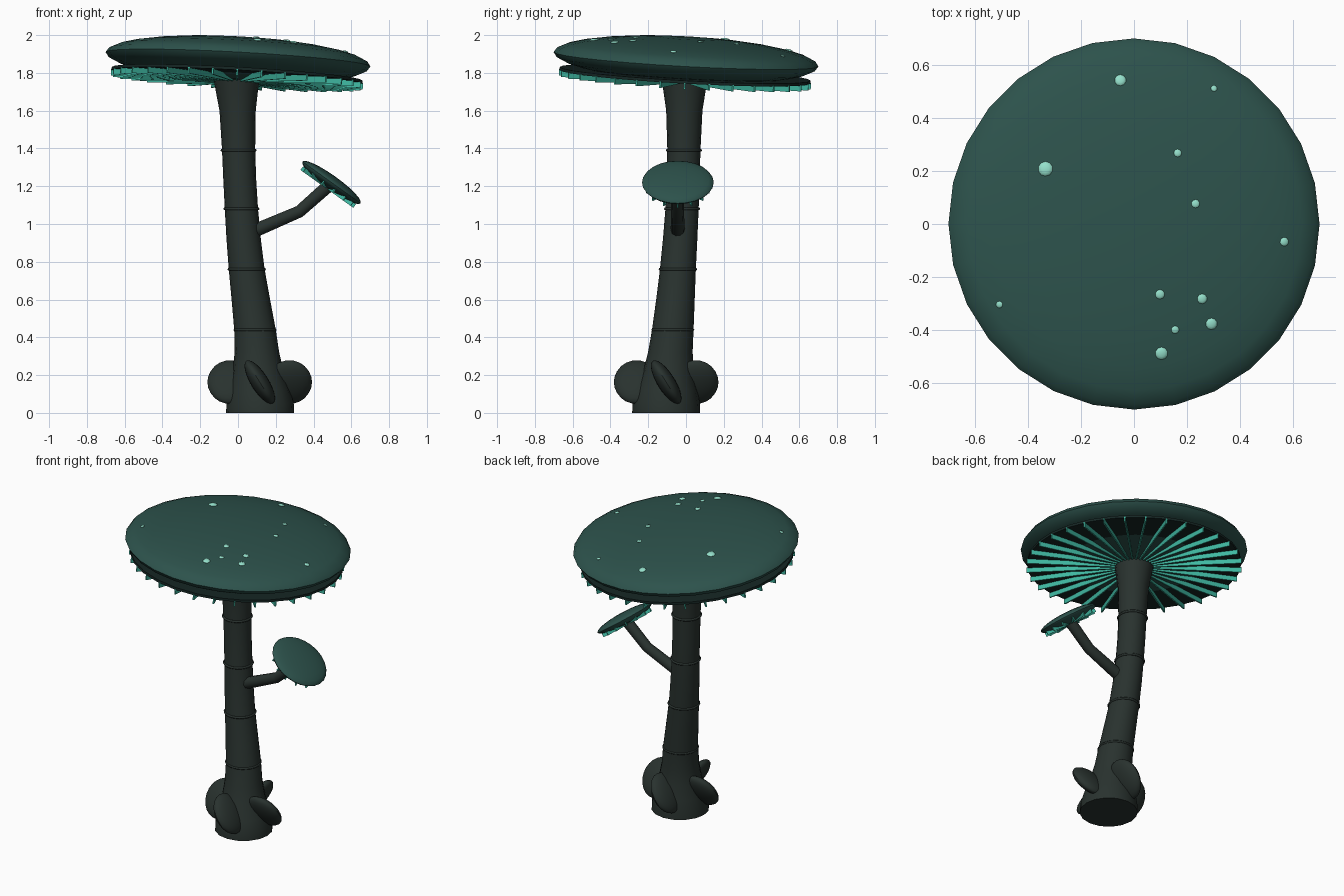
import bpy, bmesh, math
from mathutils import Vector, Matrix

if "Cube" in bpy.data.objects:
    bpy.data.objects.remove(bpy.data.objects["Cube"])


def mat(name, rgb):
    m = bpy.data.materials.new(name)
    m.diffuse_color = (*rgb, 1)
    m.use_nodes = True
    m.node_tree.nodes["Principled BSDF"].inputs["Base Color"].default_value = m.diffuse_color
    return m


CAP = mat("cap_teal", (0.026, 0.085, 0.072))
STEM = mat("stem_dark", (0.022, 0.032, 0.028))
UNDER = mat("underside_dark", (0.008, 0.02, 0.018))
GILL = mat("gill_teal", (0.05, 0.48, 0.36))
SPOT = mat("spot_mint", (0.30, 0.75, 0.60))


def finish(name, bm, material, smooth=True):
    bmesh.ops.recalc_face_normals(bm, faces=bm.faces)
    me = bpy.data.meshes.new(name)
    bm.to_mesh(me)
    bm.free()
    ob = bpy.data.objects.new(name, me)
    bpy.context.collection.objects.link(ob)
    me.materials.append(material)
    if smooth:
        bpy.ops.object.select_all(action='DESELECT')
        ob.select_set(True)
        bpy.context.view_layer.objects.active = ob
        bpy.ops.object.shade_smooth_by_angle(angle=math.radians(40))
    return ob


def frame(center, normal):
    """Matrix placing local z along the normal at the centre."""
    q = Vector((0, 0, 1)).rotation_difference(Vector(normal))
    return Matrix.Translation(center) @ q.to_matrix().to_4x4()


def ellipsoid(bm, m, radii, seg=28, rings=14):
    bmesh.ops.create_uvsphere(bm, u_segments=seg, v_segments=rings, radius=1,
                              matrix=m @ Matrix.Diagonal((*radii, 1)))


def tube(bm, points, sides):
    """Skin through horizontal or path-aligned rings: (x, y, z, radius)."""
    pos = [Vector(p[:3]) for p in points]
    rings = []
    for i, p in enumerate(points):
        d = (pos[min(i + 1, len(pos) - 1)] - pos[max(i - 1, 0)]).normalized()
        if abs(d.z) > 0.9:
            d = Vector((0, 0, 1))
        u = Vector((0, 1, 0))
        v = d.cross(u).normalized()
        rings.append([bm.verts.new(pos[i] + p[3] * (u * math.cos(a) + v * math.sin(a)))
                      for a in (2 * math.pi * k / sides for k in range(sides))])
    for a, b in zip(rings, rings[1:]):
        for k in range(sides):
            n = (k + 1) % sides
            bm.faces.new((a[k], a[n], b[n], b[k]))
    bm.faces.new(rings[0])
    bm.faces.new(rings[-1])


def gills(name, m, count, r0, r1, z, height, width):
    bm = bmesh.new()
    for k in range(count):
        box = (Matrix.Rotation(2 * math.pi * k / count, 4, 'Z')
               @ Matrix.Translation(((r0 + r1) / 2, 0, z))
               @ Matrix.Diagonal((r1 - r0, width, height, 1)))
        bmesh.ops.create_cube(bm, size=1, matrix=m @ box)
    finish(name, bm, GILL, False)


# Curved stem, flared at the foot and top
stem_path = [(.117, -.105, 0, .18), (.117, -.105, .05, .178), (.114, -.1, .12, .162),
             (.107, -.092, .22, .135), (.1, -.083, .32, .118), (.09, -.07, .44, .11),
             (.068, -.056, .6, .102), (.046, -.043, .76, .095), (.03, -.031, .92, .091),
             (.018, -.021, 1.08, .088), (.009, -.015, 1.24, .087), (.003, -.011, 1.4, .088),
             (-.002, -.009, 1.6, .096), (-.006, -.008, 1.7, .111), (-.008, -.007, 1.79, .125)]
bm = bmesh.new()
tube(bm, stem_path, 16)
finish("stem", bm, STEM)

# Thin growth rings around the stem
for i, (x, y, z, r) in enumerate([(.09, -.07, .44, .106), (.046, -.043, .76, .094),
                                  (.018, -.021, 1.08, .088), (.003, -.011, 1.39, .088)]):
    bpy.ops.mesh.primitive_torus_add(location=(x, y, z), major_segments=24, minor_segments=6,
                                     major_radius=r, minor_radius=.008)
    ring = bpy.context.object
    ring.name = f"stem_ring_{i + 1}"
    ring.data.materials.append(STEM)
    bpy.ops.object.shade_smooth()

# Four leaning root lobes
for k in range(4):
    bm = bmesh.new()
    m = (Matrix.Translation((.115, -.105, .163)) @ Matrix.Rotation(k * math.pi / 2, 4, 'Z')
         @ Matrix.Translation((.157, 0, 0)) @ Matrix.Rotation(math.radians(32), 4, 'X'))
    ellipsoid(bm, m, (.12, .047, .133), 20, 12)
    finish(f"root_lobe_{k + 1}", bm, STEM)

# Main cap, underside plate and gills, all tilted together
main = frame((0, 0, 1.872), (.055, .055, 1))
bm = bmesh.new()
ellipsoid(bm, main, (.702, .702, .116))
finish("main_cap", bm, CAP)

bm = bmesh.new()
bmesh.ops.create_cone(bm, cap_ends=True, segments=28, radius1=.665, radius2=.665, depth=.016,
                      matrix=main @ Matrix.Translation((0, 0, -.085)))
finish("cap_underside", bm, UNDER)
gills("main_gills", main, 32, .12, .668, -.106, .034, .009)

# Glowing spots on the cap surface
spots = [(-.05, .545, .022), (.305, .515, .012), (.165, .268, .015), (-.335, .208, .028),
         (.232, .076, .016), (.57, -.065, .017), (.097, -.267, .018), (.257, -.283, .019),
         (.293, -.377, .022), (.155, -.4, .015), (.104, -.489, .024), (-.508, -.304, .013)]
bm = bmesh.new()
for x, y, r in spots:
    lx, ly = x - .005, y - .005
    lz = .116 * math.sqrt(1 - (lx * lx + ly * ly) / .702 ** 2)
    n = (lx / .702 ** 2, ly / .702 ** 2, lz / .116 ** 2)
    ellipsoid(bm, main @ frame((lx, ly, lz), n), (r, r, r * .35), 10, 6)
finish("cap_spots", bm, SPOT)

# Side branch
bm = bmesh.new()
tube(bm, [(.04, -.04, .945, .038), (.12, -.044, .978, .037), (.325, -.045, 1.066, .034),
          (.49, -.045, 1.212, .036)], 10)
finish("side_branch", bm, STEM)

# Small tilted cap with its gills
small = frame((.495, -.043, 1.22), (.58, 0, .81))
bm = bmesh.new()
ellipsoid(bm, small, (.19, .19, .037), 24, 12)
finish("small_cap", bm, CAP)
gills("small_gills", small, 14, .04, .172, -.03, .024, .007)
